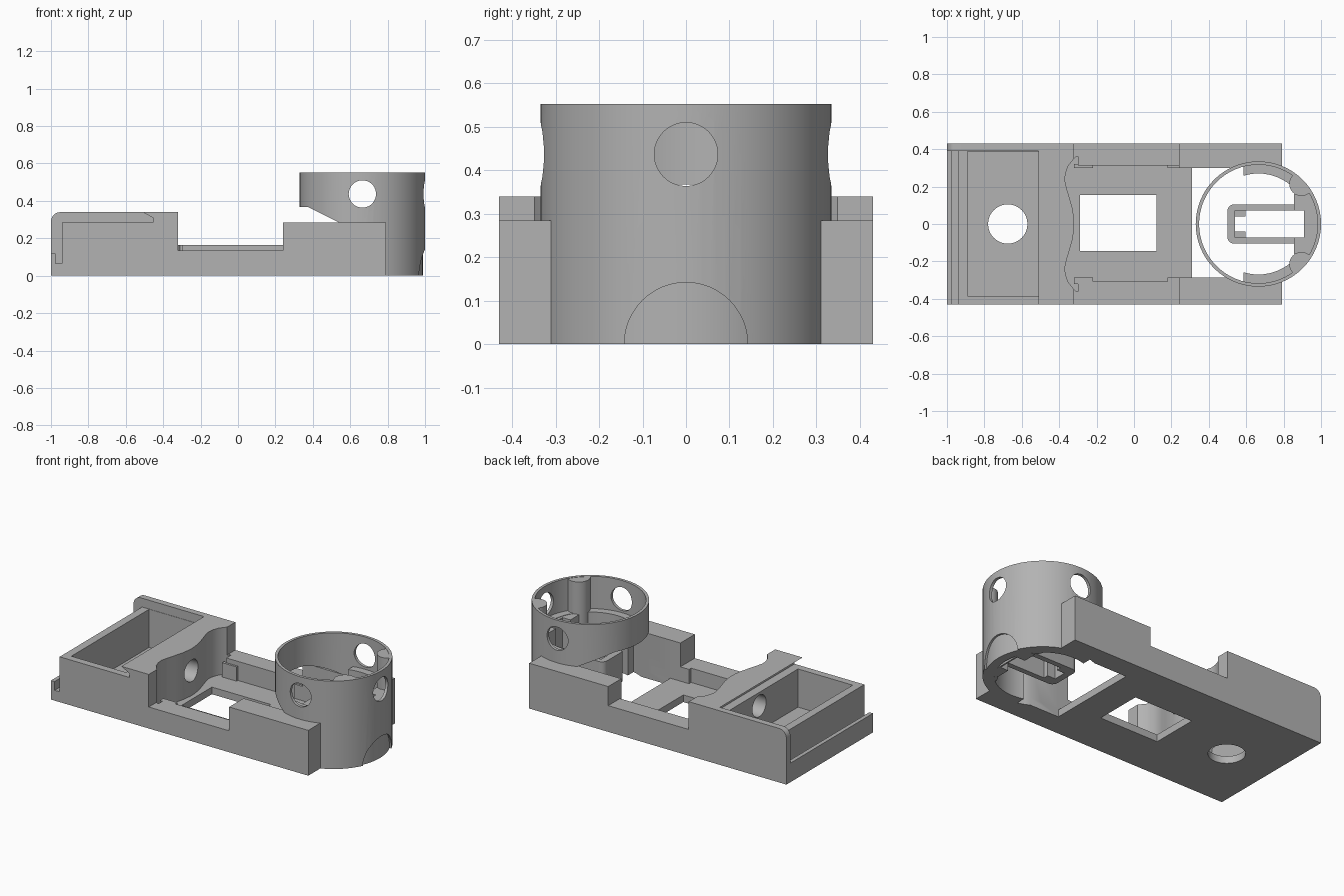
import bpy, bmesh, math
from mathutils import Matrix

old = bpy.data.objects.get("Cube")
if old:
    bpy.data.objects.remove(old, do_unlink=True)

grey = bpy.data.materials.new("plain_grey")
grey.use_nodes = True
grey.diffuse_color = (0.45, 0.45, 0.45, 1)
grey.node_tree.nodes["Principled BSDF"].inputs["Base Color"].default_value = (0.45, 0.45, 0.45, 1)


def finish(bm, name):
    bmesh.ops.recalc_face_normals(bm, faces=bm.faces)
    mesh = bpy.data.meshes.new(name)
    bm.to_mesh(mesh)
    bm.free()
    mesh.materials.append(grey)
    ob = bpy.data.objects.new(name, mesh)
    bpy.context.collection.objects.link(ob)
    return ob


def prism(name, pts, lo, hi, axis="z"):
    """Extrude a profile along z (x, y points) or along y (x, z points)."""
    bm = bmesh.new()
    place = (lambda a, b: (a, b, lo)) if axis == "z" else (lambda a, b: (a, lo, b))
    face = bm.faces.new([bm.verts.new(place(a, b)) for a, b in pts])
    ext = bmesh.ops.extrude_face_region(bm, geom=[face])
    move = (0, 0, hi - lo) if axis == "z" else (0, hi - lo, 0)
    bmesh.ops.translate(bm, vec=move, verts=[v for v in ext["geom"] if isinstance(v, bmesh.types.BMVert)])
    return finish(bm, name)


def box(name, x0, x1, y0, y1, z0, z1):
    return prism(name, [(x0, y0), (x1, y0), (x1, y1), (x0, y1)], z0, z1)


def rod(name, r, centre, length, axis="z", sides=48):
    bm = bmesh.new()
    turn = {"z": Matrix(), "x": Matrix.Rotation(math.pi / 2, 4, "Y"),
            "y": Matrix.Rotation(math.pi / 2, 4, "X")}[axis]
    bmesh.ops.create_cone(bm, cap_ends=True, segments=sides, radius1=r, radius2=r,
                          depth=length, matrix=Matrix.Translation(centre) @ turn)
    return finish(bm, name)


def combine(target, others, operation="DIFFERENCE"):
    for other in others:
        mod = target.modifiers.new("combine", "BOOLEAN")
        mod.operation, mod.solver, mod.object = operation, "EXACT", other
        bpy.context.view_layer.objects.active = target
        bpy.ops.object.modifier_apply(modifier=mod.name)
        bpy.data.objects.remove(other, do_unlink=True)
    return target


def column(name, r, z0, z1):
    return rod(name, r, (CX, 0, (z0 + z1) / 2), z1 - z0, sides=64)


CX, R, RI, TOP = 0.665, 0.335, 0.317, 0.553
FLOOR, LEDGE = 0.045, 0.35

# Body: stepped side profile with a rounded end corner
corner = [(-0.95 - 0.05 * math.sin(a), 0.29 + 0.05 * math.cos(a))
          for a in (math.radians(d) for d in range(0, 91, 15))]
body = prism("body", [(-1, 0), (0.79, 0), (0.79, 0.285), (0.24, 0.285), (0.24, 0.165),
                      (-0.32, 0.165), (-0.32, 0.34)] + corner, -0.43, 0.43, "y")

# Lid slot, open at the front, with a hooked end and a dovetail
lid_slot = prism("lid_slot", [(-1.1, 0.12), (-0.975, 0.12), (-0.975, 0.065), (-0.94, 0.065),
                              (-0.94, 0.285), (-0.455, 0.285), (-0.455, 0.31), (-0.51, 0.34),
                              (-0.51, 0.5), (-1.1, 0.5)], -0.6, 0.39, "y")
# Wavy face of the dividing wall
half = [(-0.317, 0), (-0.328, 0.08), (-0.345, 0.14), (-0.36, 0.19), (-0.37, 0.235),
        (-0.366, 0.27), (-0.352, 0.31), (-0.328, 0.34), (-0.31, 0.36)]
wave = [(x, -y) for x, y in reversed(half[1:])] + half
wave_cut = prism("wave_cut", wave + [(-0.3, 0.36), (-0.3, -0.36)], FLOOR, 0.6)

combine(body, [
    lid_slot,
    box("bin_cut", -0.89, -0.51, -0.385, 0.388, FLOOR, 0.6),
    wave_cut,
    box("bay_cut", -0.32, 0.29, -0.308, 0.313, FLOOR, 0.6),
    box("arm_gap", 0.28, 0.9, -0.287, 0.30, FLOOR, 0.6),
    box("open_end", 0.31, 0.9, -0.287, 0.30, -0.1, 0.6),
    box("front_rail_cut", -0.32, 0.24, -0.6, -0.25, 0.135, 0.6),
    box("window_cut", -0.29, 0.12, -0.145, 0.155, -0.1, 0.2),
    rod("floor_hole", 0.105, (-0.675, 0, 0), 0.3),
    rod("wire_hole", 0.068, (-0.42, 0, 0.2), 0.3, "x"),
    column("ring_clearance", 0.325, -0.1, 0.6),
])

# Locating nubs along the bay walls
for side, inner, outer in ((1, 0.30, 0.32), (-1, 0.287, 0.32)):
    for x0, x1, top in ((-0.32, -0.22, 0.135), (0.18, 0.24, 0.135), (0.24, 0.295, 0.285)):
        lo, hi = sorted((side * inner, side * outer))
        box("bay_nub", x0, x1, lo, hi, FLOOR - 0.01, top)

# Ring: thin tube with its inner side cut away below a slope
ring = column("ring", R, 0, TOP)
combine(ring, [column("ring_bore", RI, -0.1, 0.7)])
combine(ring, [prism("slope_cut", [(0.2, -0.1), (0.585, -0.1), (0.585, 0.265), (0.54, 0.285),
                                   (0.375, 0.367), (0.2, 0.37)], -0.5, 0.5, "y")])

# Ledge inside the ring
ledge = column("ledge", RI + 0.006, 0, LEDGE)
combine(ledge, [column("ledge_bore", 0.27, -0.1, 0.7),
                box("ledge_trim", 0.2, 0.585, -0.5, 0.5, -0.1, 0.7)])

# Solid end block
end_block = column("end_block", RI + 0.004, 0, LEDGE - 0.002)
combine(end_block, [box("end_trim", 0.2, 0.855, -0.5, 0.5, -0.1, 0.7)])
combine(end_block, [box("side_trim", 0.8, 1.1, s * 0.36 - 0.2, s * 0.36 + 0.2, -0.1, 0.7)
                    for s in (-1, 1)])

# Two rounded posts against the ring wall
posts = []
for s in (-1, 1):
    a = s * math.radians(43)
    post = rod("post", 0.065, (CX + 0.315 * math.cos(a), 0.315 * math.sin(a), TOP / 2), TOP - 0.004)
    combine(post, [column("post_limit", RI + 0.005, -0.1, 0.7)], "INTERSECT")
    posts.append(post)

# Round side holes and the arch at the bottom
combine(ring, [rod("side_holes", 0.073, (CX, 0, 0.437), 1, "y"),
               rod("end_hole", 0.073, (1, 0, 0.437), 0.2, "x")])
for part in (ring, end_block):
    combine(part, [rod("arch_cut", 0.142, (1.02, 0, 0), 0.2, "x")])

# U-shaped holder reaching inwards from the end block
outline = [(0.87, -0.105), (0.87, 0.105)]
for s, angles in ((1, range(90, 181, 15)), (-1, range(180, 271, 15))):
    outline += [(0.535 + 0.035 * math.cos(math.radians(d)), s * 0.07 + 0.035 * math.sin(math.radians(d)))
                for d in angles]
holder = prism("holder", outline, 0.05, 0.24)
slot = (0.54, 0.91, -0.072, 0.072, -0.1, 0.7)
for part in (holder, end_block):
    combine(part, [box("slot_cut", *slot)])
for s in (-1, 1):
    lo, hi = sorted((s * 0.04, s * 0.074))
    box("holder_tab", 0.538, 0.595, lo, hi, 0.05, 0.2)

# Smooth curved walls, sharp edges kept
for ob in bpy.context.collection.objects:
    ob.select_set(ob.type == "MESH" and grey.name in ob.data.materials)
bpy.context.view_layer.objects.active = body
bpy.ops.object.shade_smooth_by_angle(angle=math.radians(30))
